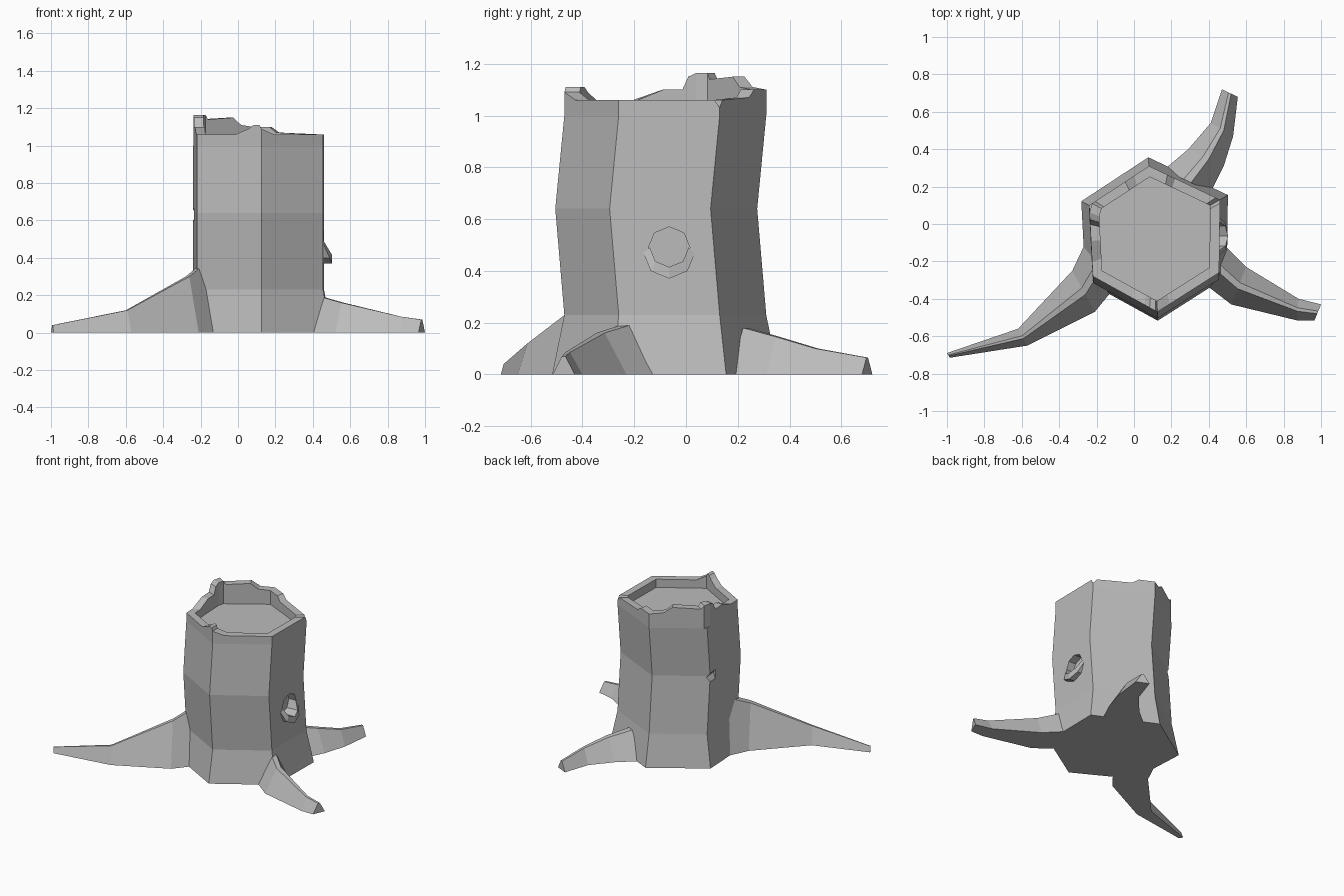
import bpy, bmesh, math
from mathutils import Vector, Matrix

default_cube = bpy.data.objects.get("Cube")
if default_cube:
    bpy.data.objects.remove(default_cube, do_unlink=True)

# One plain colour for the whole stump
GREY = (0.5, 0.5, 0.5, 1)
bark = bpy.data.materials.new("grey_bark")
bark.use_nodes = True
bark.diffuse_color = GREY
shader = next(n for n in bark.node_tree.nodes if n.type == "BSDF_PRINCIPLED")
shader.inputs["Base Color"].default_value = GREY


def finish(name, bm):
    """Turn a bmesh into a flat shaded object."""
    bmesh.ops.recalc_face_normals(bm, faces=bm.faces)
    mesh = bpy.data.meshes.new(name)
    bm.to_mesh(mesh)
    bm.free()
    mesh.materials.append(bark)
    obj = bpy.data.objects.new(name, mesh)
    bpy.context.scene.collection.objects.link(obj)
    return obj


def loft(name, sections, cyclic=False):
    """Skin closed sections, capping the ends unless they form a ring."""
    bm = bmesh.new()
    loops = [[bm.verts.new(p) for p in section] for section in sections]
    pairs = list(zip(loops, loops[1:]))
    if cyclic:
        pairs.append((loops[-1], loops[0]))
    else:
        bm.faces.new(loops[0])
        bm.faces.new(loops[-1])
    for low, high in pairs:
        for i in range(len(low)):
            j = (i + 1) % len(low)
            bm.faces.new((low[i], low[j], high[j], high[i]))
    return finish(name, bm)


def cut(target, cutter):
    """Subtract the cutter for good, then discard it."""
    cutter.hide_render = True
    modifier = target.modifiers.new("cut", "BOOLEAN")
    modifier.operation = "DIFFERENCE"
    modifier.solver = "EXACT"
    modifier.object = cutter
    bpy.context.view_layer.objects.active = target
    bpy.ops.object.modifier_apply(modifier=modifier.name)
    bpy.data.objects.remove(cutter, do_unlink=True)


# Six sided trunk: flared foot, slight forward bow, flat cut top
corners = [Vector(c) for c in (
    (0.125, -0.47), (0.455, -0.26), (0.46, 0.13),
    (0.08, 0.31), (-0.24, 0.1), (-0.22, -0.28))]
centre = sum(corners, Vector((0, 0))) / len(corners)
FLOOR = 1.0


def trunk_ring(z, scale=1.0, shift=0.0):
    points = [centre + (c - centre) * scale for c in corners]
    return [(p.x, p.y + shift, z) for p in points]


trunk = loft("trunk", [
    trunk_ring(0, scale=1.12), trunk_ring(0.23),
    trunk_ring(0.64, shift=-0.035), trunk_ring(FLOOR)])

# Broken rim: position along the corners, height of the edge there
rim_profile = [
    (0, 1.09), (0.2, 1.06), (1, 1.06), (1.95, 1.06), (2, 1.03), (2.06, 1.06),
    (2.63, 1.07), (2.74, 1.1), (3, 1.1), (3.25, 1.11), (3.4, 1.15),
    (3.9, 1.14), (3.95, 1.165), (4.1, 1.165), (4.2, 1.15), (4.27, 1.1),
    (4.5, 1.1), (4.8, 1.06), (5, 1.06), (5.6, 1.06), (5.8, 1.09),
    (5.88, 1.11), (5.97, 1.11)]
rim_sections = []
for position, top in rim_profile:
    i = int(position)
    outer = corners[i].lerp(corners[(i + 1) % len(corners)], position - i)
    inner = centre + (outer - centre) * 0.85
    rim_sections.append([
        (outer.x, outer.y, FLOOR), (outer.x, outer.y, top),
        (inner.x, inner.y, top), (inner.x, inner.y, FLOOR)])
loft("broken_rim", rim_sections, cyclic=True)

# Knot hole sunk into the side
SIDES = 8
KNOT_Y, KNOT_Z, FACE_X = -0.065, 0.49, 0.455


def knot_point(x, radius, angle, drop=0.0):
    return (x, KNOT_Y + radius * math.cos(angle),
            KNOT_Z - drop + radius * math.sin(angle))


angles = [math.tau * i / SIDES for i in range(SIDES)]
cut(trunk, loft("knot_cutter", [
    [knot_point(x, 0.08, a) for a in angles] for x in (0.4, 0.6)]))

# Raised lip around the lower half of the knot hole
lip_sections = []
for a in [math.pi + math.pi * i / 4 for i in range(5)]:
    front = FACE_X + 0.003 - 0.045 * math.sin(a)
    lip_sections.append([
        knot_point(0.43, 0.1, a, 0.02), knot_point(front, 0.1, a, 0.02),
        knot_point(front, 0.075, a), knot_point(0.43, 0.075, a)])
loft("knot_lip", lip_sections)

# Small chip out of the back corner of the trunk
chip = bmesh.new()
bmesh.ops.create_cone(
    chip, cap_ends=True, segments=4, radius1=0.09, radius2=0, depth=0.12,
    matrix=Matrix.Translation((-0.255, 0.08, 0.63))
    @ Matrix.Rotation(math.radians(60), 4, "Z")
    @ Matrix.Rotation(math.radians(90), 4, "Y"))
cut(trunk, finish("chip_cutter", chip))


def root(name, stations):
    """Each station: the two ground points of the section and its height."""
    sections = []
    for ax, ay, bx, by, height in stations:
        a, b = Vector((ax, ay, 0)), Vector((bx, by, 0))
        lift = Vector((0, 0, height))
        sections.append([a, a.lerp(b, 0.42) + lift, a.lerp(b, 0.58) + lift, b])
    loft(name, sections)


# Three tapering roots
root("front_left_root", [
    (0.45, -0.08, 0.39, -0.33, 0.2), (0.6, -0.23, 0.52, -0.43, 0.16),
    (0.88, -0.4, 0.87, -0.515, 0.085), (1.0, -0.43, 0.965, -0.515, 0.07)])
root("front_right_root", [
    (-0.25, -0.08, -0.12, -0.36, 0.37), (-0.33, -0.25, -0.21, -0.47, 0.3),
    (-0.62, -0.56, -0.57, -0.65, 0.12), (-1.0, -0.69, -0.985, -0.715, 0.04)])
root("back_root", [
    (0.16, 0.29, 0.41, 0.17, 0.18), (0.29, 0.4, 0.48, 0.31, 0.145),
    (0.41, 0.54, 0.53, 0.47, 0.1), (0.47, 0.72, 0.555, 0.68, 0.065)])
